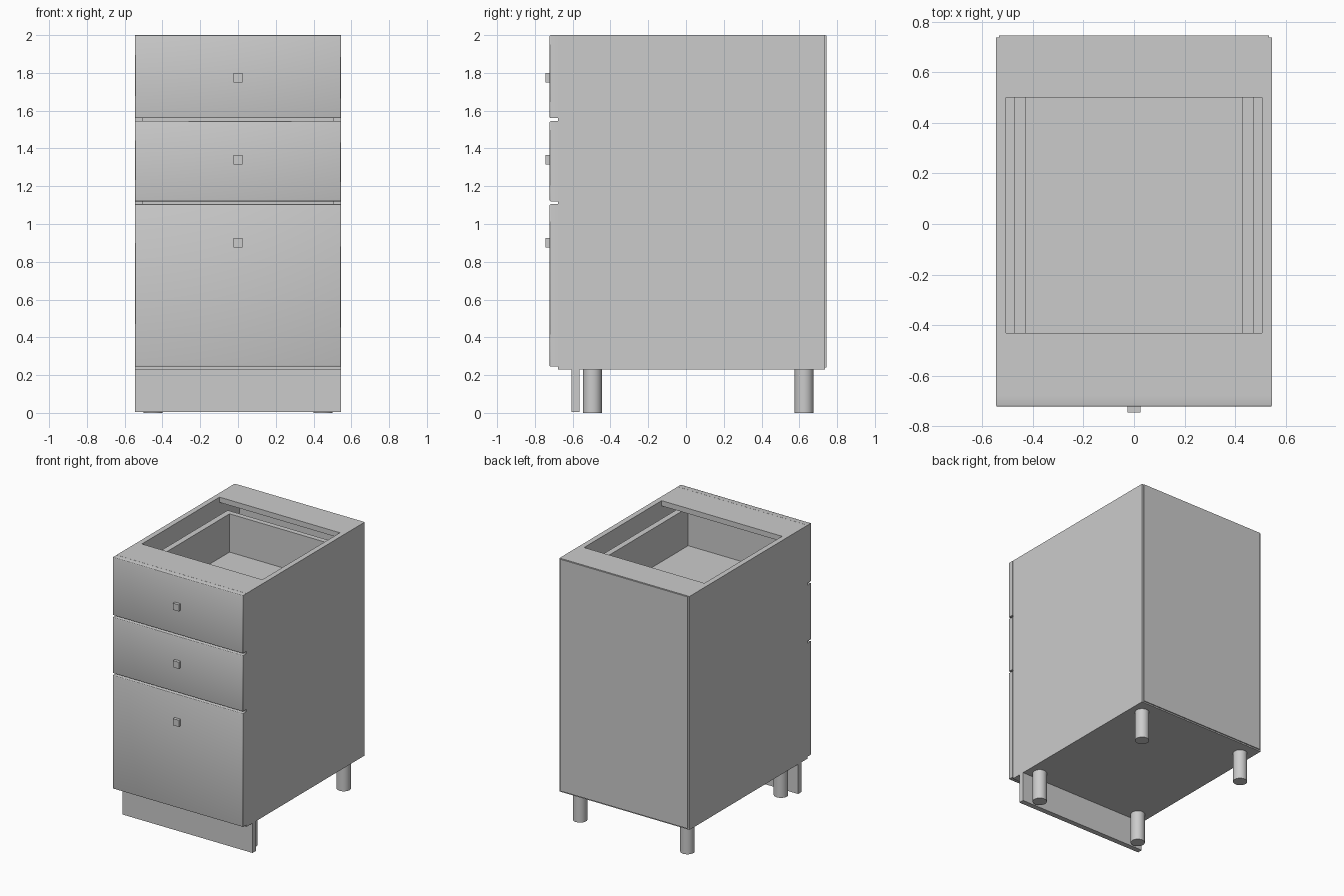
import bpy, bmesh, math
from mathutils import Matrix

cube = bpy.data.objects.get("Cube")
if cube:
    bpy.data.objects.remove(cube, do_unlink=True)

grey = bpy.data.materials.new("light_grey")
grey.use_nodes = True
grey.diffuse_color = (0.6, 0.6, 0.6, 1)
grey.node_tree.nodes["Principled BSDF"].inputs["Base Color"].default_value = (0.6, 0.6, 0.6, 1)


def finish(name, bm):
    mesh = bpy.data.meshes.new(name)
    bmesh.ops.recalc_face_normals(bm, faces=bm.faces)
    bm.to_mesh(mesh)
    bm.free()
    mesh.materials.append(grey)
    obj = bpy.data.objects.new(name, mesh)
    bpy.context.collection.objects.link(obj)
    return obj


def add_box(bm, x, y, z):
    """Add a box spanning the (low, high) pairs."""
    spans = (x, y, z)
    centre = [(a + b) / 2 for a, b in spans]
    size = [b - a for a, b in spans]
    m = Matrix.Translation(centre) @ Matrix.Diagonal((*size, 1))
    bmesh.ops.create_cube(bm, size=1, matrix=m)


def box(name, x, y, z):
    bm = bmesh.new()
    add_box(bm, x, y, z)
    return finish(name, bm)


def smooth(obj, angle):
    bpy.ops.object.select_all(action='DESELECT')
    obj.select_set(True)
    bpy.context.view_layer.objects.active = obj
    bpy.ops.object.shade_smooth_by_angle(angle=math.radians(angle))


W, INNER = 0.545, 0.505          # outer and inner half width
FRONT, BACK = -0.677, 0.737      # carcass depth
BASE, TOP = 0.23, 2.0

# Carcass panels and top rails
box("right_side_panel", (-W, -INNER), (FRONT, BACK), (BASE, TOP))
box("left_side_panel", (INNER, W), (FRONT, BACK), (BASE, TOP))
box("bottom_panel", (-INNER, INNER), (FRONT, BACK), (BASE, BASE + 0.04))
box("front_rail", (-INNER, INNER), (FRONT, -0.43), (TOP - 0.04, TOP))
box("back_rail", (-INNER, INNER), (0.5, BACK), (TOP - 0.04, TOP))
box("back_panel", (-0.533, 0.533), (BACK, 0.745), (BASE + 0.01, TOP - 0.003))

# Plinth and round legs
box("plinth", (-W, W), (-0.605, -0.565), (0.005, BASE))
for side, x in (("right", -0.45), ("left", 0.45)):
    for end, y in (("front", -0.495), ("back", 0.625)):
        bm = bmesh.new()
        bmesh.ops.create_cone(bm, cap_ends=True, segments=32, radius1=0.05, radius2=0.05,
                              depth=BASE, matrix=Matrix.Translation((x, y, BASE / 2)))
        smooth(finish(f"{end}_{side}_leg", bm), 40)


def drawer(name, low, high, knob_z, box_low, box_high):
    # Front with a chamfered, softly shaded outer edge
    bm = bmesh.new()
    add_box(bm, (-W, W), (-0.722, -0.678), (low, high))
    rim = [e for e in bm.edges if all(v.co.y < -0.7 for v in e.verts)]
    bmesh.ops.bevel(bm, geom=rim, offset=0.006, segments=2, profile=0.5, affect='EDGES')
    smooth(finish(name + "_front", bm), 50)
    # Square knob
    box(name + "_knob", (-0.025, 0.025), (-0.745, -0.722), (knob_z - 0.025, knob_z + 0.025))
    # Open box
    bm = bmesh.new()
    out, inn, y0, y1 = 0.472, 0.428, FRONT, 0.55
    add_box(bm, (-out, -inn), (y0, y1), (box_low, box_high))
    add_box(bm, (inn, out), (y0, y1), (box_low, box_high))
    add_box(bm, (-inn, inn), (y0, y0 + 0.04), (box_low, box_high))
    add_box(bm, (-inn, inn), (y1 - 0.04, y1), (box_low, box_high))
    add_box(bm, (-inn, inn), (y0 + 0.04, y1 - 0.04), (box_low, box_low + 0.02))
    finish(name + "_box", bm)


drawer("top_drawer", 1.56, 2.0, 1.775, 1.58, 1.89)
drawer("middle_drawer", 1.12, 1.545, 1.34, 1.15, 1.45)
drawer("bottom_drawer", 0.245, 1.105, 0.9, 0.3, 0.9)
